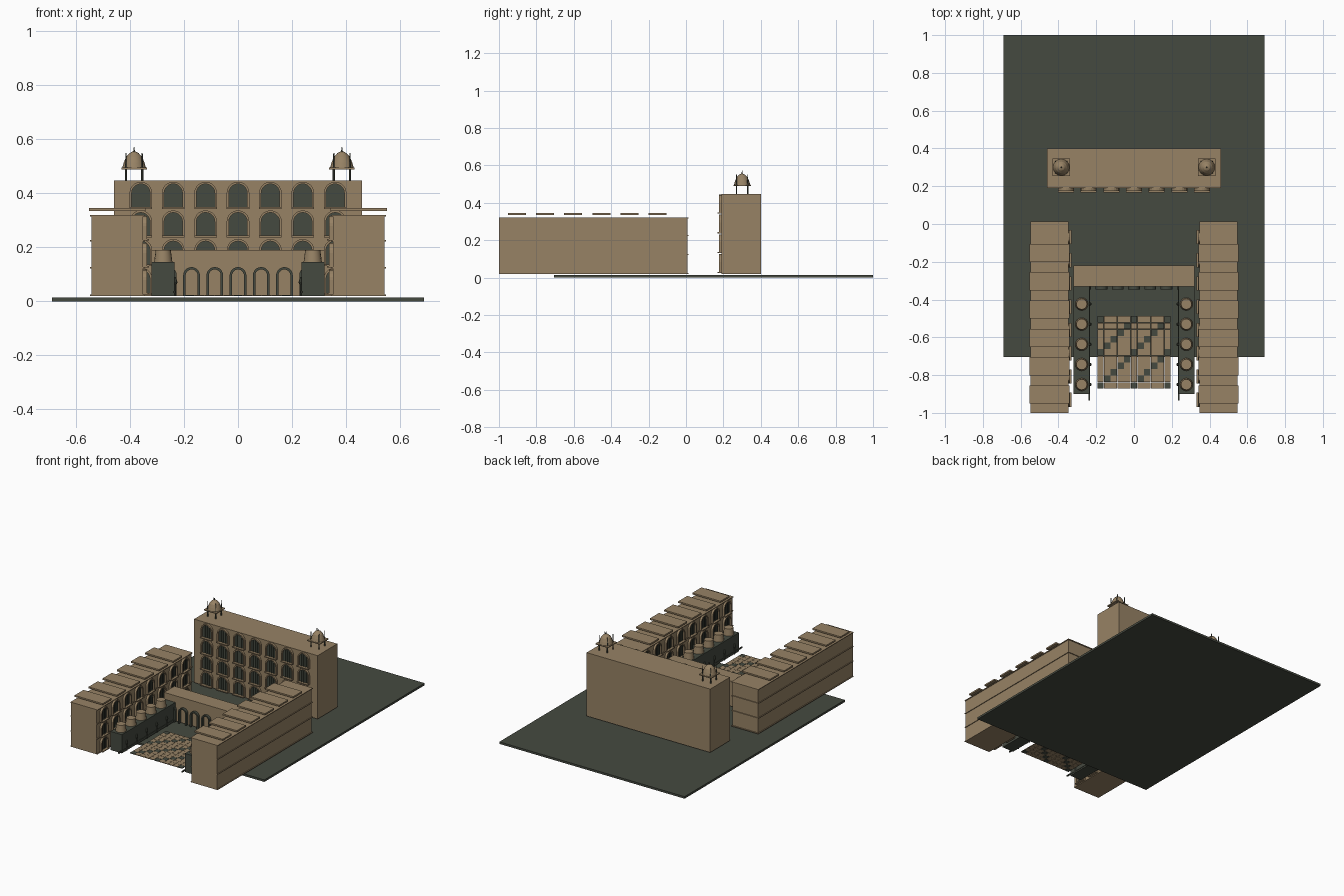
import bpy, bmesh, math
from mathutils import Matrix, Vector

if "Cube" in bpy.data.objects:
    bpy.data.objects.remove(bpy.data.objects["Cube"])


def material(name, rgb):
    m = bpy.data.materials.new(name)
    m.use_nodes = True
    m.diffuse_color = (*rgb, 1)
    m.node_tree.nodes["Principled BSDF"].inputs["Base Color"].default_value = (*rgb, 1)
    return m


STONE = material("sandstone", (0.31, 0.225, 0.13))
DARK = material("dark green", (0.06, 0.068, 0.051))
FLOOR = 0.02


def finish(name, bm, mat, smooth=False):
    bmesh.ops.recalc_face_normals(bm, faces=bm.faces)
    mesh = bpy.data.meshes.new(name)
    bm.to_mesh(mesh)
    bm.free()
    mesh.materials.append(mat)
    ob = bpy.data.objects.new(name, mesh)
    bpy.context.collection.objects.link(ob)
    if smooth:
        bpy.ops.object.select_all(action='DESELECT')
        ob.select_set(True)
        bpy.context.view_layer.objects.active = ob
        bpy.ops.object.shade_smooth_by_angle(angle=math.radians(40))
    return ob


def box(bm, x0, x1, y0, y1, z0, z1, m=Matrix()):
    place = Matrix.Translation(((x0 + x1) / 2, (y0 + y1) / 2, (z0 + z1) / 2))
    size = Matrix.Diagonal((abs(x1 - x0), abs(y1 - y0), abs(z1 - z0), 1))
    bmesh.ops.create_cube(bm, size=1, matrix=m @ place @ size)


def cone(bm, x, y, z0, z1, r0, r1, n=16):
    bmesh.ops.create_cone(bm, cap_ends=True, segments=n, radius1=r0, radius2=r1,
                          depth=z1 - z0, matrix=Matrix.Translation((x, y, (z0 + z1) / 2)))


def lathe(bm, x, y, profile, n=16):
    for (r0, z0), (r1, z1) in zip(profile, profile[1:]):
        cone(bm, x, y, z0, z1, r0, r1, n)


def arch_points(r, height, n=10):
    # Upright sides closed by a half circle, standing on zero
    arc = [(r * math.cos(math.pi * i / n), height - r + r * math.sin(math.pi * i / n))
           for i in range(n + 1)]
    return [(r, 0)] + arc + [(-r, 0)]


def arch_panel(bm, m, r, height, y0, y1):
    pts = arch_points(r, height)
    front, back = ([bm.verts.new(m @ Vector((x, y, z))) for x, z in pts] for y in (y0, y1))
    bm.faces.new(front)
    bm.faces.new(back)
    for i in range(len(pts)):
        j = (i + 1) % len(pts)
        bm.faces.new((front[i], front[j], back[j], back[i]))


def arch_ring(bm, m, r, height, width, y0, y1):
    outer, inner = arch_points(r, height), arch_points(r - width, height - width)
    loops = [[bm.verts.new(m @ Vector((x, y, z))) for x, z in pts]
             for pts, y in ((outer, y0), (inner, y0), (inner, y1), (outer, y1))]
    for k in range(4):
        a, b = loops[k], loops[(k + 1) % 4]
        for i in range(len(a) - 1):
            bm.faces.new((a[i], a[i + 1], b[i + 1], b[i]))
    for end in (0, -1):
        bm.faces.new([loop[end] for loop in loops])


def window(stone, dark, m, r=0.042, height=0.1):
    # Pane, arched surround, sill and slim bars, facing local -y
    arch_panel(dark, m, r - 0.006, height - 0.006, -0.003, 0.004)
    arch_ring(stone, m, r, height, 0.008, -0.014, 0.004)
    box(stone, -r, r, -0.022, 0.004, 0, 0.006, m)
    for x in (-0.016, 0, 0.016):
        box(dark, x - 0.002, x + 0.002, -0.008, 0, 0, height - 0.016, m)


# Ground slab
bm = bmesh.new()
box(bm, -0.69, 0.69, -0.705, 1, 0, 0.014)
finish("ground", bm, DARK)

# Back building with four rows of arched windows
bm = bmesh.new()
box(bm, -0.46, 0.46, 0.19, 0.4, FLOOR, 0.447)
finish("back_building", bm, STONE)
stone, dark = bmesh.new(), bmesh.new()
for row in range(4):
    for col in range(-3, 4):
        window(stone, dark, Matrix.Translation((col * 0.12, 0.19, 0.025 + row * 0.106)))
finish("back_window_frames", stone, STONE)
finish("back_window_panes", dark, DARK)

# Roof pavilions
for side, label in ((1, "left"), (-1, "right")):
    x, y = side * 0.385, 0.3
    bm = bmesh.new()
    box(bm, x - 0.047, x + 0.047, y - 0.047, y + 0.047, 0.489, 0.495)
    lathe(bm, x, y, [(0.044, 0.495), (0.038, 0.515), (0.03, 0.535), (0.017, 0.549), (0.004, 0.556)])
    finish(label + "_pavilion_dome", bm, STONE, True)
    bm = bmesh.new()
    for dx in (-0.03, 0.03):
        for dy in (-0.03, 0.03):
            cone(bm, x + dx, y + dy, 0.445, 0.49, 0.004, 0.004, 8)
            cone(bm, x + dx, y + dy, 0.495, 0.55, 0.003, 0.002, 8)
    cone(bm, x, y, 0.55, 0.572, 0.004, 0.001, 8)
    finish(label + "_pavilion_posts", bm, DARK)

# Side wings with floor bands, roof slabs and courtyard windows
for side, label in ((1, "left"), (-1, "right")):
    bm = bmesh.new()
    box(bm, side * 0.352, side * 0.543, -1, 0.008, FLOOR, 0.32)
    for z in (FLOOR, 0.122, 0.222, 0.315):
        box(bm, side * 0.347, side * 0.548, -1, 0.014, z, z + 0.005)
    finish(label + "_wing", bm, STONE)
    bm = bmesh.new()
    for i in range(6):
        y = -0.903 + i * 0.15
        box(bm, side * 0.342, side * 0.552, y - 0.048, y + 0.048, 0.335, 0.345)
    finish(label + "_roof_slabs", bm, STONE)
    stone, dark = bmesh.new(), bmesh.new()
    for row in range(3):
        for i in range(8):
            m = (Matrix.Translation((side * 0.352, -0.93 + i * 0.123, 0.025 + row * 0.1))
                 @ Matrix.Rotation(-side * math.pi / 2, 4, 'Z'))
            window(stone, dark, m, 0.038, 0.092)
    finish(label + "_wing_window_frames", stone, STONE)
    finish(label + "_wing_window_panes", dark, DARK)

# Arcade wall
bm = bmesh.new()
box(bm, -0.32, 0.32, -0.33, -0.22, FLOOR, 0.19)
finish("arcade_wall", bm, STONE)
bm = bmesh.new()
for i in range(-3, 4):
    arch_ring(bm, Matrix.Translation((i * 0.086, -0.33, FLOOR)), 0.031, 0.107, 0.009, -0.018, 0)
finish("arcade_arches", bm, DARK)

# Terraces with planters, wall posts and kerbs
for side, label in ((1, "left"), (-1, "right")):
    bm = bmesh.new()
    box(bm, side * 0.235, side * 0.32, -0.9, -0.33, FLOOR, 0.145)
    finish(label + "_terrace", bm, DARK)
    pots, posts = bmesh.new(), bmesh.new()
    for i in range(5):
        y = -0.85 + i * 0.1065
        cone(pots, side * 0.277, y, 0.145, 0.19, 0.034, 0.028)
        lathe(posts, side * 0.233, y, [(0.004, FLOOR), (0.004, 0.06), (0.009, 0.07), (0.004, 0.09)], 8)
    finish(label + "_planters", pots, STONE, True)
    finish(label + "_terrace_posts", posts, DARK)
    bm = bmesh.new()
    box(bm, side * 0.232, side * 0.24, -0.935, -0.33, 0.03, 0.038)
    finish(label + "_kerb", bm, DARK)

# Courtyard tiles with dark diagonals
light, dark = bmesh.new(), bmesh.new()
step = 0.0355
for i in range(11):
    for j in range(11):
        x, y = (i - 5) * step, -0.855 + j * 0.035
        h = step / 2 - 0.0008
        box(dark if (i - j) % 5 == 0 else light, x - h, x + h, y - h, y + h, FLOOR, 0.024)
finish("light_tiles", light, STONE)
finish("dark_tiles", dark, DARK)
